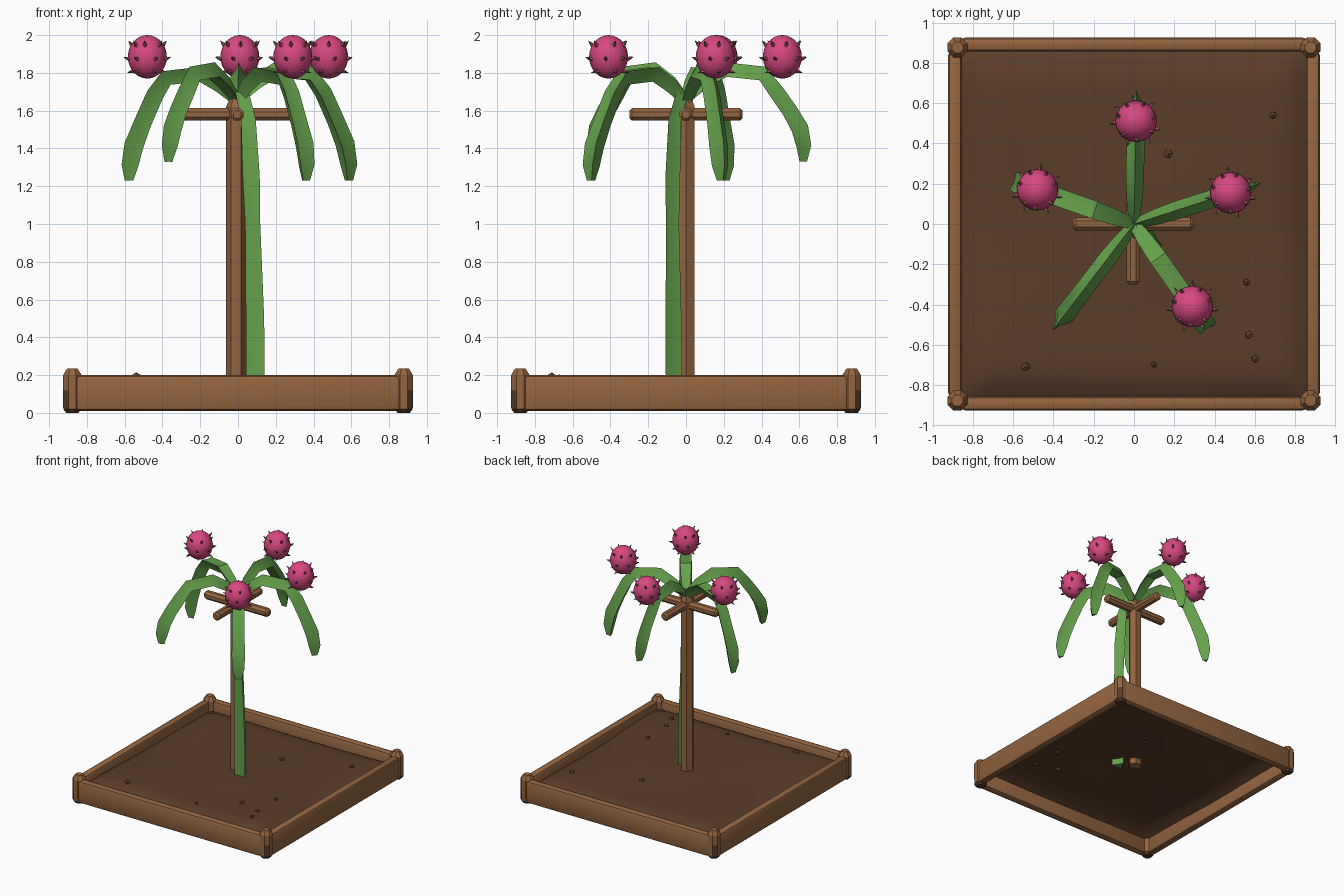
import bpy, bmesh, math, random
from mathutils import Vector, Matrix

if "Cube" in bpy.data.objects:
    bpy.data.objects.remove(bpy.data.objects["Cube"])

random.seed(4)


def material(name, rgb):
    m = bpy.data.materials.new(name)
    m.diffuse_color = (*rgb, 1)
    m.use_nodes = True
    m.node_tree.nodes["Principled BSDF"].inputs["Base Color"].default_value = m.diffuse_color
    return m


WOOD = material("wood", (0.30, 0.13, 0.05))
DARK_WOOD = material("dark wood", (0.10, 0.045, 0.022))
SOIL = material("soil", (0.105, 0.047, 0.022))
STONE = material("pebble brown", (0.13, 0.06, 0.028))
GREEN = material("cactus green", (0.13, 0.36, 0.07))
PINK = material("fruit pink", (0.68, 0.065, 0.22))
TIP = material("spike tip", (0.12, 0.13, 0.04))


def finish(name, bm, mats, smooth=None):
    bmesh.ops.recalc_face_normals(bm, faces=bm.faces)
    me = bpy.data.meshes.new(name)
    bm.to_mesh(me)
    bm.free()
    ob = bpy.data.objects.new(name, me)
    bpy.context.collection.objects.link(ob)
    for m in mats:
        me.materials.append(m)
    if smooth:
        bpy.ops.object.select_all(action='DESELECT')
        ob.select_set(True)
        bpy.context.view_layer.objects.active = ob
        bpy.ops.object.shade_smooth_by_angle(angle=math.radians(smooth))
    return ob


def loft(bm, rings):
    """Skin a list of closed rings and cap both ends."""
    loops = [[bm.verts.new(p) for p in ring] for ring in rings]
    n = len(loops[0])
    faces = []
    for a, b in zip(loops, loops[1:]):
        for i in range(n):
            j = (i + 1) % n
            faces.append(bm.faces.new((a[i], a[j], b[j], b[i])))
    faces.append(bm.faces.new(loops[0][::-1]))
    faces.append(bm.faces.new(loops[-1]))
    return faces


def turned(profile, sides, origin, axis=(0, 0, 1), phase=0.0):
    """Rings of (radius, height) along an axis."""
    rot = Vector((0, 0, 1)).rotation_difference(Vector(axis)).to_matrix()
    return [[Vector(origin) + rot @ Vector((r * math.cos(phase + math.tau * i / sides),
                                            r * math.sin(phase + math.tau * i / sides), h))
             for i in range(sides)] for r, h in profile]


# Frame rails
for name, c, size in (("front_rail", (0, -0.892), (1.72, 0.07)), ("back_rail", (0, 0.892), (1.72, 0.07)),
                      ("left_rail", (-0.889, 0), (0.07, 1.72)), ("right_rail", (0.889, 0), (0.07, 1.72))):
    bm = bmesh.new()
    bmesh.ops.create_cube(bm, size=1, matrix=Matrix.Translation((*c, 0.105))
                          @ Matrix.Diagonal((*size, 0.19, 1)))
    bmesh.ops.bevel(bm, geom=bm.edges[:], offset=0.024, segments=2, affect='EDGES', profile=0.5)
    finish(name, bm, [WOOD], 35)

# Corner posts with worn dark feet on the outside
for sx in (-1, 1):
    for sy in (-1, 1):
        bm = bmesh.new()
        prof = [(0.035, 0.0), (0.052, 0.02), (0.053, 0.07), (0.053, 0.12), (0.053, 0.2), (0.03, 0.235)]
        loft(bm, turned(prof, 8, (0.877 * sx, 0.877 * sy, 0), phase=math.pi / 8))
        bm.normal_update()
        for f in bm.faces:
            p = f.calc_center_median()
            out = (p.x - 0.877 * sx) * sx + (p.y - 0.877 * sy) * sy
            if p.z < 0.04 or (p.z < 0.12 and out > 0.06):
                f.material_index = 1
        finish("corner_post", bm, [WOOD, DARK_WOOD])


# Soil sheet, sinking toward the frame
def soil_height(x, y):
    edge = max(abs(x), abs(y)) / 0.87
    sink = max(0.0, (edge - 0.8) / 0.2) ** 2
    return 0.175 - 0.012 * y + 0.008 * math.sin(4 * x + 1) * math.cos(5 * y) - 0.06 * sink


bm = bmesh.new()
bmesh.ops.create_grid(bm, x_segments=28, y_segments=28, size=0.87)
for v in bm.verts:
    v.co.z = soil_height(v.co.x, v.co.y)
finish("soil", bm, [SOIL], 60)

# Pebbles
for x, y, r in ((0.17, 0.35, .024), (0.69, 0.54, .02), (0.56, -0.29, .02), (0.57, -0.55, .021),
                (0.60, -0.67, .021), (0.1, -0.7, .016), (-0.54, -0.71, .024), (0.38, -0.49, .024)):
    bm = bmesh.new()
    bmesh.ops.create_icosphere(bm, subdivisions=1, radius=r)
    for v in bm.verts:
        v.co = v.co * random.uniform(0.85, 1.1) + Vector((x, y, soil_height(x, y)))
    finish("pebble", bm, [STONE])

# Support post and crossbars
bm = bmesh.new()
loft(bm, turned([(0.053, 0.13), (0.053, 1.62), (0.032, 1.67)], 6, (-0.01, 0, 0)))
finish("support_post", bm, [WOOD])
for name, axis in (("crossbar_x", (1, 0, 0)), ("crossbar_y", (0, 1, 0))):
    bm = bmesh.new()
    prof = [(0.022, -0.3), (0.036, -0.285), (0.036, 0.285), (0.022, 0.3)]
    loft(bm, turned(prof, 8, (-0.004, 0, 1.58), axis, math.pi / 8))
    finish(name, bm, [WOOD], 40)


# Three-ribbed cactus limbs
def ribbed(name, path, side, roll=0.0):
    pts = [Vector(p[:3]) for p in path]
    rings = []
    for i, p in enumerate(pts):
        t = (pts[min(i + 1, len(pts) - 1)] - pts[max(i - 1, 0)]).normalized()
        s = (side - t * side.dot(t)).normalized()
        up = s.cross(t)
        ring = []
        for k in range(6):
            a = math.tau * k / 6 - math.pi / 2 + roll
            r = path[i][3] * (1 if k % 2 == 0 else 0.4)
            ring.append(p + s * (r * math.cos(a)) + up * (r * math.sin(a)))
        rings.append(ring)
    bm = bmesh.new()
    loft(bm, rings)
    finish(name, bm, [GREEN], 30)


ribbed("cactus_stem", [(0.092, -0.078, 0.13, .058), (0.09, -0.08, 0.5, .056), (0.078, -0.083, 1.0, .046),
                       (0.07, -0.083, 1.25, .052), (0.055, -0.07, 1.55, .045), (0.02, -0.03, 1.7, .04)],
       Vector((1, 0, 0)))

# (name, x direction, y direction, tip height, roll, has fruit)
arms = (("left_arm", -0.48, 0.17, 1.23, math.pi, True), ("right_arm", 0.48, 0.155, 1.23, 0, True),
        ("front_right_arm", 0.29, -0.41, 1.23, math.pi, True), ("back_arm", 0.01, 0.51, 1.33, 0, True),
        ("front_left_arm", -0.31, -0.405, 1.33, 0, False))
for name, dx, dy, tip, roll, fruit in arms:
    d = Vector((dx, dy, 0)).normalized()
    drop = (tip - 1.23)
    prof = [(0.0, 1.65, .03), (0.1, 1.74, .045), (0.21, 1.805, .052), (0.4, 1.785, .052),
            (0.47, 1.69, .054), (0.54, 1.54 + drop * .5, .055), (0.59, 1.42 + drop * .8, .06),
            (0.612, 1.31 + drop, .052), (0.615, tip, .026)]
    ribbed(name, [(d.x * r, d.y * r, z, w) for r, z, w in prof], Vector((-d.y, d.x, 0)), roll)
    if not fruit:
        continue
    # Fruit with rows of small upturned spikes
    c = Vector((dx, dy, 1.885))
    bm = bmesh.new()
    bmesh.ops.create_uvsphere(bm, u_segments=20, v_segments=14, radius=1,
                              matrix=Matrix.Translation(c) @ Matrix.Diagonal((0.103, 0.103, 0.115, 1)))
    finish("fruit", bm, [PINK], 40)
    bm = bmesh.new()
    for lat, count in ((32, 7), (-6, 7), (-42, 5)):
        for i in range(count):
            a = math.tau * (i + 0.5 * (lat < 0)) / count + random.uniform(-.15, .15) - math.pi / 2
            la = math.radians(lat)
            n = Vector((math.cos(la) * math.cos(a), math.cos(la) * math.sin(a), math.sin(la)))
            base = c + Vector((n.x * .1, n.y * .1, n.z * .112))
            axis = (n + Vector((0, 0, 0.45))).normalized()
            for f in loft(bm, turned([(.012, -.006), (.009, .012), (.001, .034)], 4, base, axis)):
                if (f.calc_center_median() - base).dot(axis) > 0.012:
                    f.material_index = 1
    finish("fruit_spikes", bm, [PINK, TIP])
